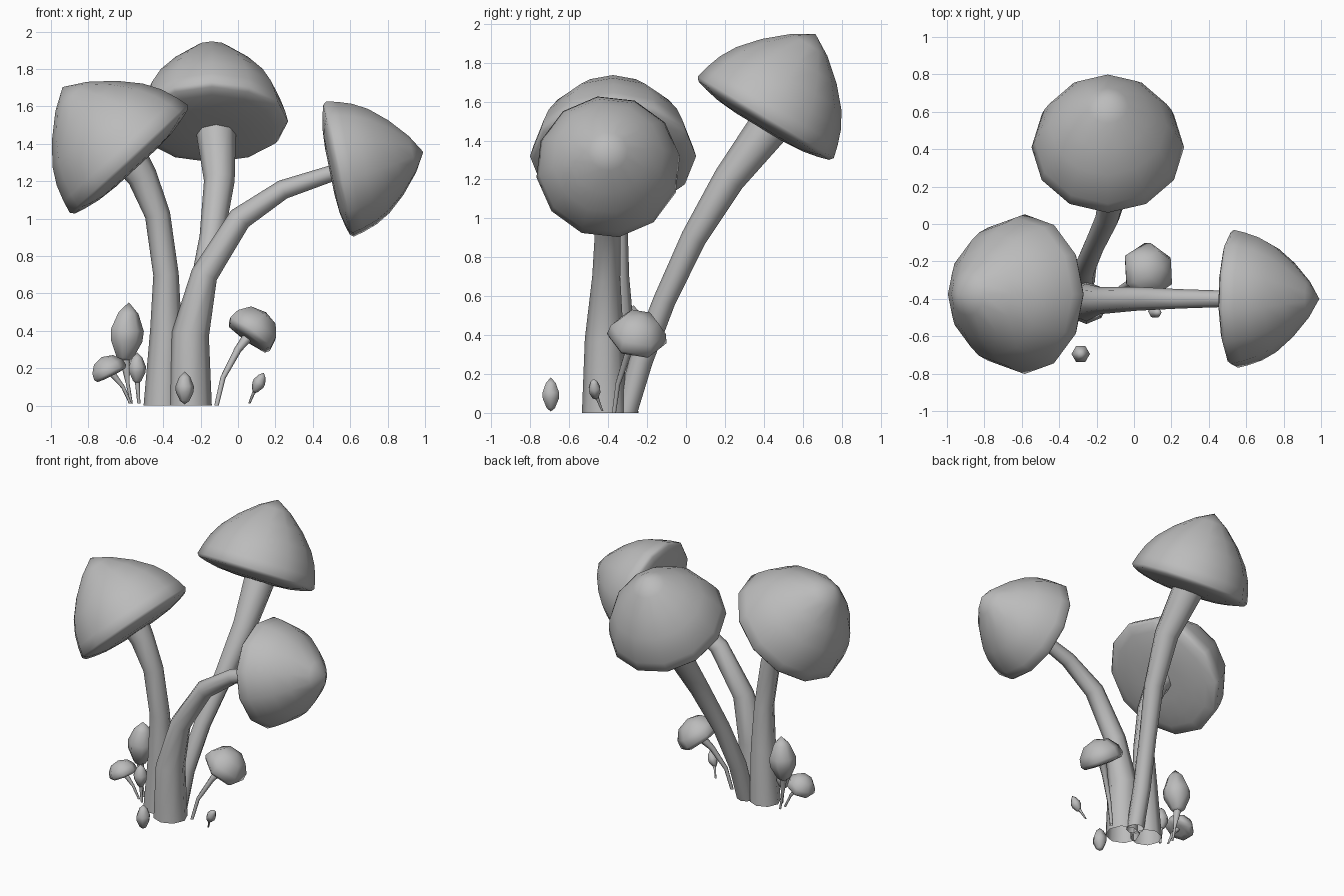
import bpy, bmesh, math
from mathutils import Vector

cube = bpy.data.objects.get("Cube")
if cube:
    bpy.data.objects.remove(cube)

grey = bpy.data.materials.new("plain grey")
grey.use_nodes = True
COLOUR = (0.5, 0.5, 0.5, 1)
grey.diffuse_color = COLOUR
grey.node_tree.nodes["Principled BSDF"].inputs["Base Color"].default_value = COLOUR
UP = Vector((0, 0, 1))


def loft(name, rings, sides, spin=0.0):
    """Skin rings given as (centre, axis, radius); a zero radius makes a point."""
    bm = bmesh.new()
    loops = []
    for centre, axis, radius in rings:
        turn = UP.rotation_difference(Vector(axis).normalized())
        count = sides if radius > 0 else 1
        loop = []
        for i in range(count):
            a = spin + math.tau * i / sides
            offset = turn @ Vector((math.cos(a), math.sin(a), 0))
            loop.append(bm.verts.new(Vector(centre) + offset * radius))
        loops.append(loop)
    for low, high in zip(loops, loops[1:]):
        for i in range(sides):
            j = (i + 1) % sides
            corners = [low[i % len(low)], low[j % len(low)],
                       high[j % len(high)], high[i % len(high)]]
            bm.faces.new(list(dict.fromkeys(corners)))
    bmesh.ops.recalc_face_normals(bm, faces=bm.faces)
    for face in bm.faces:
        face.smooth = True
    mesh = bpy.data.meshes.new(name)
    bm.to_mesh(mesh)
    bm.free()
    mesh.materials.append(grey)
    obj = bpy.data.objects.new(name, mesh)
    bpy.context.collection.objects.link(obj)


def stem(name, points, sides=8):
    """Tapered tube through (x, y, z, radius) points, level at the ground."""
    places = [Vector(p[:3]) for p in points]
    rings = []
    for i, p in enumerate(points):
        after = places[min(i + 1, len(places) - 1)]
        before = places[max(i - 1, 0)]
        axis = UP if i == 0 else after - before
        rings.append((places[i], axis, p[3]))
    loft(name, rings, sides)


def turned(name, centre, axis, size, profile, sides, spin=0.0):
    """Profile of (radius, height) pairs turned around a tilted axis."""
    axis = Vector(axis).normalized()
    rings = [(Vector(centre) + axis * h * size, axis, r * size) for r, h in profile]
    loft(name, rings, sides, spin)


# Profiles run from the bulging underside, around the lip, to the tip
CAP = [(0, -0.15), (0.35, -0.15), (0.62, -0.13), (0.82, -0.09), (0.96, -0.05), (1, 0),
       (0.96, 0.16), (0.89, 0.36), (0.77, 0.57), (0.55, 0.82), (0.27, 1.06), (0, 1.22)]
SMALL_CAP = [(0, -0.15), (0.5, -0.14), (0.88, -0.1), (1, 0.06), (0.93, 0.42),
             (0.6, 0.82), (0, 1)]
BUD = [(0, -1), (0.28, -0.8), (0.54, -0.25), (0.56, 0.1), (0.34, 0.65), (0, 1)]

# Large mushrooms
turned("right_cap", (-0.585, -0.375, 1.32), (-0.677, 0, 0.736), 0.427, CAP, 12)
stem("right_stem", [(-0.40, -0.35, 0, 0.105), (-0.385, -0.35, 0.4, 0.085),
                    (-0.385, -0.36, 0.7, 0.068), (-0.43, -0.37, 1.02, 0.068),
                    (-0.51, -0.38, 1.22, 0.08), (-0.59, -0.38, 1.34, 0.1)])

turned("back_cap", (-0.14, 0.41, 1.52), (0, 0.515, 0.857), 0.408, CAP, 12)
stem("back_stem", [(-0.27, -0.31, 0, 0.06), (-0.26, -0.23, 0.27, 0.06),
                   (-0.21, -0.11, 0.58, 0.058), (-0.14, 0.04, 0.9, 0.066),
                   (-0.10, 0.22, 1.2, 0.082), (-0.12, 0.45, 1.5, 0.11)])

turned("left_cap", (0.545, -0.4, 1.265), (0.98, 0, 0.2), 0.373, CAP, 12, spin=0.15)
stem("left_stem", [(-0.255, -0.42, 0, 0.115), (-0.255, -0.42, 0.38, 0.1),
                   (-0.18, -0.41, 0.7, 0.072), (0.01, -0.4, 1.0, 0.064),
                   (0.24, -0.4, 1.155, 0.052), (0.54, -0.4, 1.255, 0.042)])

# Small capped mushrooms
turned("small_left_cap", (0.06, -0.255, 0.375), (0.58, 0.16, 0.8), 0.155, SMALL_CAP, 6,
       spin=math.pi / 2)
stem("small_left_stem", [(-0.115, -0.37, 0, 0.012), (-0.08, -0.35, 0.15, 0.014),
                         (0, -0.3, 0.3, 0.02), (0.07, -0.25, 0.39, 0.032)], 6)
turned("small_right_cap", (-0.685, -0.35, 0.17), (-0.45, 0, 0.9), 0.1, SMALL_CAP, 7)
stem("small_right_stem", [(-0.575, -0.33, 0.01, 0.008), (-0.615, -0.34, 0.1, 0.01),
                          (-0.685, -0.35, 0.185, 0.02)], 6)

# Closed buds
turned("tall_bud", (-0.597, -0.27, 0.388), (0.08, 0, 1), 0.165, BUD, 7)
stem("tall_bud_stem", [(-0.57, -0.28, 0.01, 0.008), (-0.59, -0.28, 0.12, 0.01),
                       (-0.605, -0.27, 0.26, 0.03)], 6)
turned("short_bud", (-0.54, -0.36, 0.2), (0, 0, 1), 0.085, BUD, 7)
stem("short_bud_stem", [(-0.53, -0.36, 0.01, 0.008), (-0.54, -0.36, 0.15, 0.014)], 6)
turned("ground_bud", (-0.285, -0.695, 0.095), (0, 0, 1), 0.088, BUD, 6)
turned("tiny_bud", (0.112, -0.47, 0.122), (0.45, -0.1, 0.9), 0.06, BUD, 6)
stem("tiny_bud_stem", [(0.06, -0.43, 0.01, 0.006), (0.08, -0.45, 0.06, 0.008),
                       (0.1, -0.465, 0.1, 0.014)], 6)
